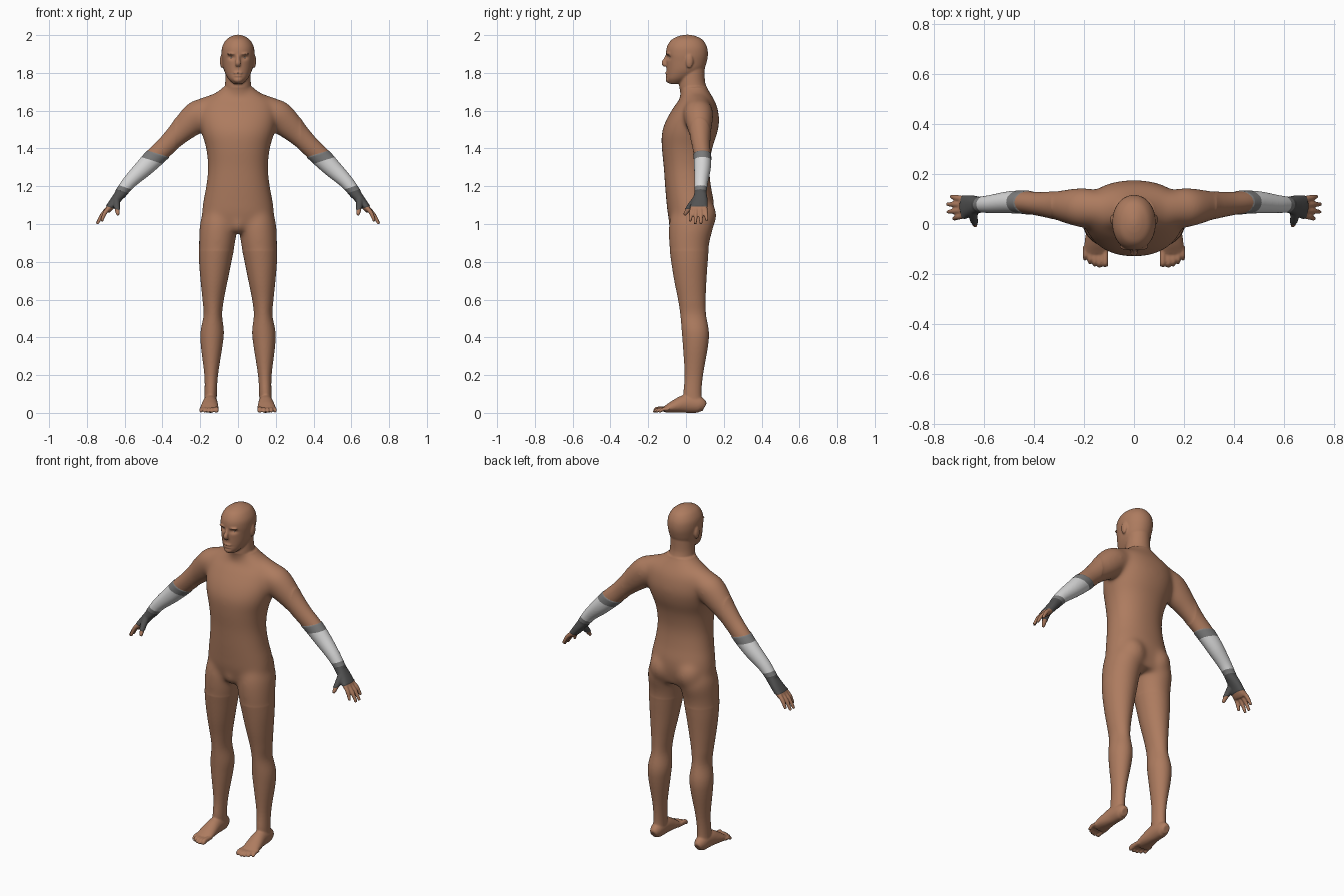
import bpy, bmesh, math
from mathutils import Vector, Matrix

if "Cube" in bpy.data.objects:
    bpy.data.objects.remove(bpy.data.objects["Cube"])


def material(name, r, g, b):
    m = bpy.data.materials.new(name)
    m.diffuse_color = (r, g, b, 1)
    m.use_nodes = True
    m.node_tree.nodes["Principled BSDF"].inputs["Base Color"].default_value = m.diffuse_color
    return m


SKIN = material("brown skin", 0.42, 0.20, 0.115)
WHITE = material("white bracer", 0.68, 0.68, 0.68)
GREY = material("grey cuff", 0.20, 0.20, 0.20)
DARK = material("dark glove", 0.085, 0.085, 0.085)
EYE = material("pale eye", 0.50, 0.42, 0.36)

bm = bmesh.new()


def smooth_path(rows, sub=5):
    """Catmull-Rom interpolation of rows of numbers."""
    out = []
    for i in range(len(rows) - 1):
        p = [rows[max(0, min(len(rows) - 1, i + k))] for k in (-1, 0, 1, 2)]
        for s in range(sub):
            t = s / sub
            out.append([0.5 * (2 * b + (c - a) * t + (2 * a - 5 * b + 4 * c - d) * t * t
                               + (3 * b - a - 3 * c + d) * t ** 3)
                        for a, b, c, d in zip(*p)])
    return out + [list(rows[-1])]


def tube(rows, ref=(0, 1, 0), axis=None, n=2.0, mirror=True, seg=48):
    """Closed loft through rows of (x, y, z, radius along ref, other radius)."""
    path = smooth_path(rows)
    for sx in ((1, -1) if mirror else (1,)):
        pts = [Vector((p[0] * sx, p[1], p[2])) for p in path]
        rings = []
        for i, p in enumerate(path):
            t = Vector(axis) if axis else pts[min(i + 1, len(pts) - 1)] - pts[max(i - 1, 0)]
            t.normalize()
            u = Vector(ref)
            u = (u - t * u.dot(t)).normalized()
            v = t.cross(u)
            ring = []
            for k in range(seg):
                a = 2 * math.pi * k / seg
                c, s = math.cos(a), math.sin(a)
                c = math.copysign(abs(c) ** (2 / n), c)
                s = math.copysign(abs(s) ** (2 / n), s)
                ring.append(bm.verts.new(pts[i] + u * max(p[3], .002) * c + v * max(p[4], .002) * s))
            rings.append(ring)
        for r0, r1 in zip(rings, rings[1:]):
            for k in range(seg):
                j = (k + 1) % seg
                bm.faces.new((r0[k], r0[j], r1[j], r1[k]))
        bm.faces.new(rings[0][::-1])
        bm.faces.new(rings[-1])


def stack(rows, n=2.0, mirror=True):
    """Loft of level rings given as (z, x min, x max, y min, y max)."""
    tube([((a + b) / 2, (c + d) / 2, z, (d - c) / 2, (b - a) / 2) for z, a, b, c, d in rows],
         axis=(0, 0, 1), n=n, mirror=mirror)


def ball(target, centre, radii):
    for sx in ((1, -1) if centre[0] else (1,)):
        loc = Vector((centre[0] * sx, centre[1], centre[2]))
        bmesh.ops.create_uvsphere(target, u_segments=24, v_segments=16, radius=1,
                                  matrix=Matrix.Translation(loc) @ Matrix.Diagonal((*radii, 1)))


# torso: z, front, back, half width
torso = [(.97, -.075, .13, .17), (1.05, -.096, .146, .19), (1.12, -.104, .147, .184),
         (1.2, -.111, .132, .169), (1.3, -.118, .124, .159), (1.4, -.128, .139, .169),
         (1.48, -.128, .165, .192), (1.55, -.105, .176, .205), (1.62, -.064, .165, .2),
         (1.66, -.035, .148, .175), (1.69, -.025, .13, .125), (1.725, -.02, .11, .078)]
stack([(z, -w, w, f, b) for z, f, b, w in torso], n=2.2, mirror=False)

# neck and head
neck = [(1.6, -.01, .11, .09), (1.7, -.033, .113, .074), (1.76, -.035, .1, .067), (1.84, -.03, .1, .064)]
stack([(z, -w, w, f, b) for z, f, b, w in neck], mirror=False)
head = [(1.742, -.088, -.03, .024), (1.765, -.102, .02, .048), (1.79, -.103, .06, .064),
        (1.82, -.103, .095, .076), (1.86, -.104, .11, .083), (1.9, -.106, .116, .087),
        (1.94, -.1, .11, .083), (1.975, -.077, .088, .063), (1.994, -.04, .053, .034),
        (2.002, -.005, .02, .01)]
stack([(z, -w, w, f, b) for z, f, b, w in head], n=2.1, mirror=False)

# face: nose, brow, lips, chin, ears
tube([(0, -.098, 1.893, .01, .009), (0, -.11, 1.87, .011, .011), (0, -.118, 1.852, .012, .014),
      (0, -.108, 1.838, .01, .015)], mirror=False)
ball(bm, (.03, -.094, 1.9), (.028, .013, .007))
ball(bm, (0, -.1, 1.799), (.024, .011, .0065))
ball(bm, (0, -.098, 1.785), (.021, .011, .0065))
ball(bm, (0, -.088, 1.764), (.026, .02, .018))
ball(bm, (.085, .018, 1.862), (.011, .02, .037))

# hips and the slope from neck to shoulder
ball(bm, (.085, .072, 1.045), (.085, .09, .1))
ball(bm, (0, -.045, 1.005), (.042, .05, .06))
tube([(.03, .055, 1.66, .07, .06), (.12, .06, 1.63, .07, .06), (.22, .065, 1.585, .07, .07)])

# legs: z, inner, outer, front, back
stack([(1.08, .02, .18, -.07, .12), (1.0, .004, .202, -.09, .146), (.9, .015, .207, -.09, .124),
       (.8, .035, .206, -.078, .115), (.7, .055, .198, -.062, .108), (.6, .075, .188, -.042, .104),
       (.52, .084, .182, -.03, .106), (.43, .075, .198, -.022, .121), (.35, .083, .196, -.016, .116),
       (.2, .106, .178, -.007, .09), (.1, .112, .177, -.014, .082), (.04, .112, .18, -.01, .09)])

# feet and toes
tube([(.146, .098, .03, .02, .024), (.146, .07, .042, .034, .042), (.147, 0, .048, .039, .048),
      (.15, -.06, .034, .046, .034), (.152, -.1, .022, .048, .021), (.153, -.118, .018, .045, .014)],
     ref=(1, 0, 0))
for i, tip in enumerate((-.172, -.175, -.17, -.161, -.146)):
    r = .0125 if i == 0 else .0085
    x = .115 + (.0035 if i else 0) + .0195 * i
    tube([(x, -.09, .02, r, r), (x, tip + .025, .019, r, r * 1.2), (x, tip + .008, r, r, r),
          (x, tip, r, r * .7, r * .6)], ref=(1, 0, 0), seg=16)

# arms
tube([(.13, .06, 1.61, .07, .055), (.2, .065, 1.583, .08, .08), (.255, .07, 1.535, .071, .078),
      (.315, .075, 1.477, .057, .062), (.375, .08, 1.418, .048, .053), (.44, .087, 1.355, .044, .051),
      (.5, .087, 1.295, .041, .045), (.575, .08, 1.222, .033, .034), (.625, .077, 1.158, .028, .028)])

# hands, fingers, thumbs
tube([(.61, .077, 1.175, .027, .027), (.65, .075, 1.125, .037, .022), (.68, .068, 1.085, .044, .019),
      (.694, .066, 1.066, .038, .013)], n=2.4)
for y0, x1, y1, z1 in ((.1, .733, .11, 1.018), (.078, .747, .079, 1.0),
                       (.056, .746, .048, 1.0), (.035, .722, .021, 1.014)):
    x0, z0 = .675, 1.095
    xm, ym, zm = (x0 + x1) / 2 + .006, (y0 + y1) / 2, (z0 + z1) / 2 + .004
    tube([(x0, y0, z0, .012, .012), (xm, ym, zm, .0115, .0115), (x1, y1, z1, .008, .008)], seg=16)
tube([(.645, .06, 1.135, .018, .02), (.642, .024, 1.095, .014, .015), (.638, .003, 1.065, .012, .012),
      (.635, -.009, 1.047, .008, .008)], ref=(1, 0, 0), seg=16)

# fuse all parts into one smooth skin
mesh = bpy.data.meshes.new("body_parts")
bm.to_mesh(mesh)
bm.free()
body = bpy.data.objects.new("body", mesh)
bpy.context.collection.objects.link(body)
rm = body.modifiers.new("fuse", 'REMESH')
rm.mode = 'VOXEL'
rm.voxel_size = 0.005
sm = body.modifiers.new("soften", 'SMOOTH')
sm.factor = 0.5
sm.iterations = 4
fused = bpy.data.meshes.new_from_object(body.evaluated_get(bpy.context.evaluated_depsgraph_get()))
body.modifiers.clear()
body.data = fused
fused.name = "body"
fused.materials.clear()
for m in (SKIN, WHITE, GREY, DARK):
    fused.materials.append(m)

bm = bmesh.new()
bm.from_mesh(fused)

# blend the shoulders, hips and waist
trunk = [v for v in bm.verts if .86 < v.co.z < 1.72 and abs(v.co.x) < .33]
for _ in range(70):
    bmesh.ops.smooth_vert(bm, verts=trunk, factor=.5, use_axis_x=True, use_axis_y=True, use_axis_z=True)

# press in the eye sockets and the mouth line
for v in bm.verts:
    if v.co.z > 1.75 and v.co.y < -.05:
        dx, dz = abs(v.co.x) - .033, v.co.z - 1.882
        v.co.y += .012 * math.exp(-(dx * dx / .0004 + dz * dz / .00016))
        v.co.y += .004 * math.exp(-(v.co.x ** 2 / .0006 + (v.co.z - 1.792) ** 2 / .00001))

# forearm wear: cut clean slanted borders, then colour by level
LEVELS = (1.245, 1.2, 1.015, .99, .885)
for sx in (1, -1):
    for level in LEVELS:
        faces = [f for f in bm.faces if f.calc_center_median().x * sx > .33]
        geom = set(faces)
        for f in faces:
            geom.update(f.edges)
            geom.update(f.verts)
        bmesh.ops.bisect_plane(bm, geom=list(geom), dist=1e-5,
                               plane_co=(0, 0, level), plane_no=(-.3 * sx, 0, 1))
bm.normal_update()
for f in bm.faces:
    f.smooth = True
    f.material_index = 0
    c = f.calc_center_median()
    if abs(c.x) > .33:
        s = c.z - .3 * abs(c.x)
        for i, slot in enumerate((2, 1, 2, 3)):
            if LEVELS[i + 1] < s < LEVELS[i]:
                f.material_index = slot

# raise the covered area a little above the skin
for v in bm.verts:
    s = v.co.z - .3 * abs(v.co.x)
    if abs(v.co.x) > .33 and LEVELS[-1] + .001 < s < LEVELS[0] - .001:
        v.co += v.normal * .003
bm.to_mesh(fused)
bm.free()

# eyes
bm = bmesh.new()
ball(bm, (.033, -.074, 1.882), (.014, .013, .008))
for f in bm.faces:
    f.smooth = True
eyes = bpy.data.meshes.new("eyes")
bm.to_mesh(eyes)
bm.free()
eyes.materials.append(EYE)
bpy.context.collection.objects.link(bpy.data.objects.new("eyes", eyes))
